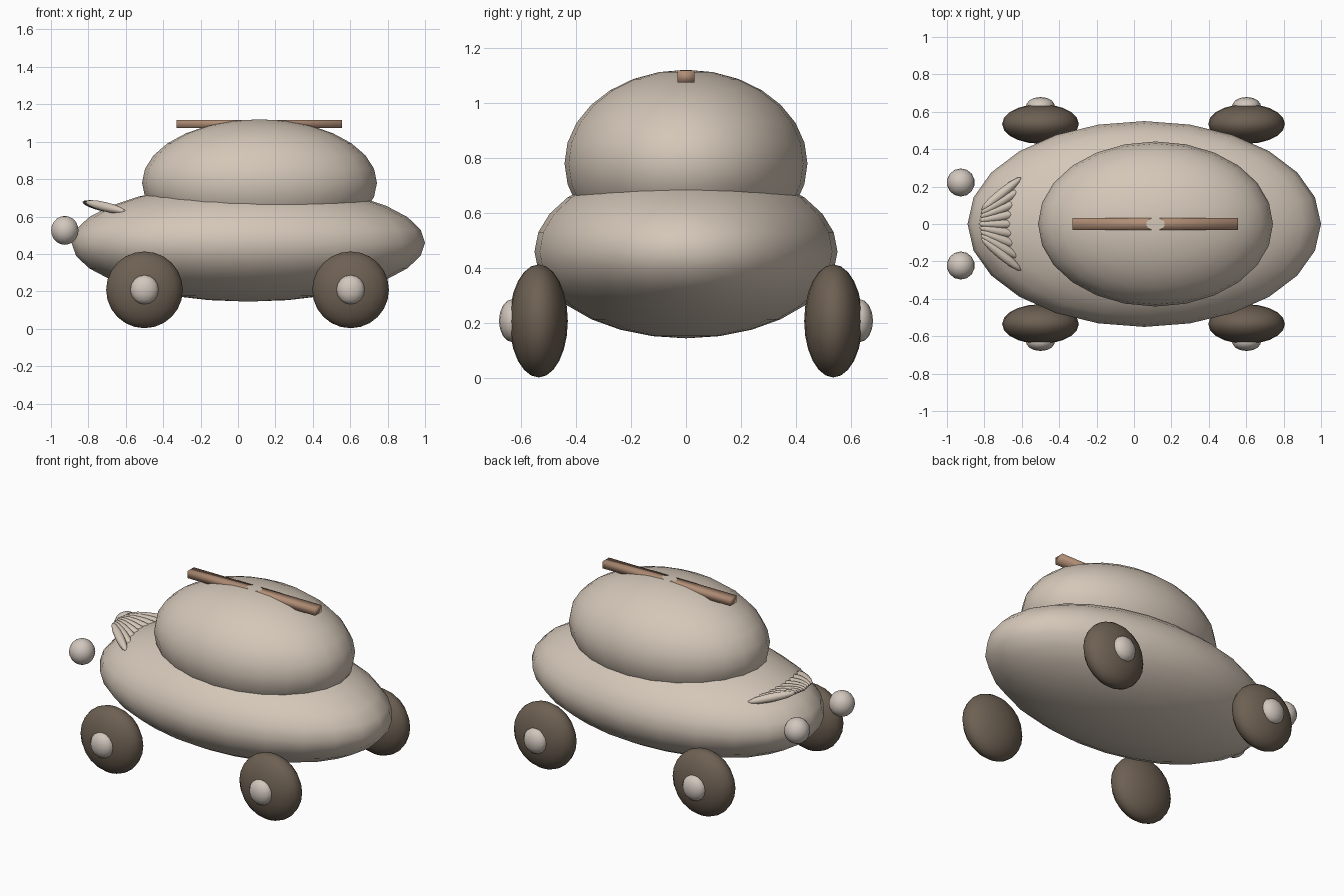
import bpy, math
from mathutils import Vector, Matrix

if "Cube" in bpy.data.objects:
    bpy.data.objects.remove(bpy.data.objects["Cube"])


def material(name, rgb):
    m = bpy.data.materials.new(name)
    m.diffuse_color = (*rgb, 1)
    m.use_nodes = True
    m.node_tree.nodes["Principled BSDF"].inputs["Base Color"].default_value = m.diffuse_color
    return m


CREAM = material("warm cream", (0.66, 0.57, 0.48))
PALE = material("pale grey cream", (0.64, 0.57, 0.51))
RUBBER = material("dark brown rubber", (0.155, 0.118, 0.086))
WOOD = material("tan wood", (0.44, 0.27, 0.18))


def finish(name, mat):
    ob = bpy.context.object
    ob.name = name
    ob.data.materials.append(mat)
    bpy.ops.object.shade_smooth()
    return ob


def ellipsoid(name, loc, radii, mat, seg=20, rings=12):
    bpy.ops.mesh.primitive_uv_sphere_add(segments=seg, ring_count=rings, radius=1)
    ob = finish(name, mat)
    ob.data.transform(Matrix.Diagonal((*radii, 1)))
    ob.location = loc
    return ob


# Lower body and cabin dome
ellipsoid("lower_body", (0.055, 0, 0.46), (0.945, 0.55, 0.315), CREAM, 24, 14)
ellipsoid("cabin_dome", (0.115, 0, 0.78), (0.628, 0.441, 0.34), CREAM, 24, 14)

# Roof bar, breaking through the top of the dome
bpy.ops.mesh.primitive_cube_add(size=1, location=(0.114, 0, 1.095))
bar = finish("roof_bar", WOOD)
bar.data.transform(Matrix.Diagonal((0.885, 0.062, 0.044, 1)))

# Wheels and hubcaps on both sides
for side, s in (("left", 1), ("right", -1)):
    for end, x in (("front", -0.5), ("rear", 0.602)):
        ellipsoid(f"{end}_{side}_wheel", (x, s * 0.535, 0.208),
                  (0.205, 0.106, 0.205), RUBBER, 20, 12)
        ellipsoid(f"{end}_{side}_hubcap", (x, s * 0.63, 0.209),
                  (0.077, 0.049, 0.078), PALE, 14, 8)
    # Headlamp
    ellipsoid(f"{side}_headlamp", (-0.926, s * 0.222, 0.526),
              (0.075, 0.075, 0.077), PALE, 14, 10)

# Fan-shaped nose ornament: long ribs that sink into the bonnet
COUNT = 9
for i in range(COUNT):
    t = 2 * i / (COUNT - 1) - 1
    a = Vector((-0.832 + 0.015 * abs(t), 0.075 * t, 0.678))
    b = Vector((-0.60, 0.25 * t, 0.625))
    rib = ellipsoid(f"fan_rib_{i + 1}", (a + b) / 2,
                    ((b - a).length / 2, 0.026, 0.025), CREAM, 12, 8)
    d = b - a
    rib.rotation_euler = (0, -math.atan2(d.z, math.hypot(d.x, d.y)),
                          math.atan2(d.y, d.x))
